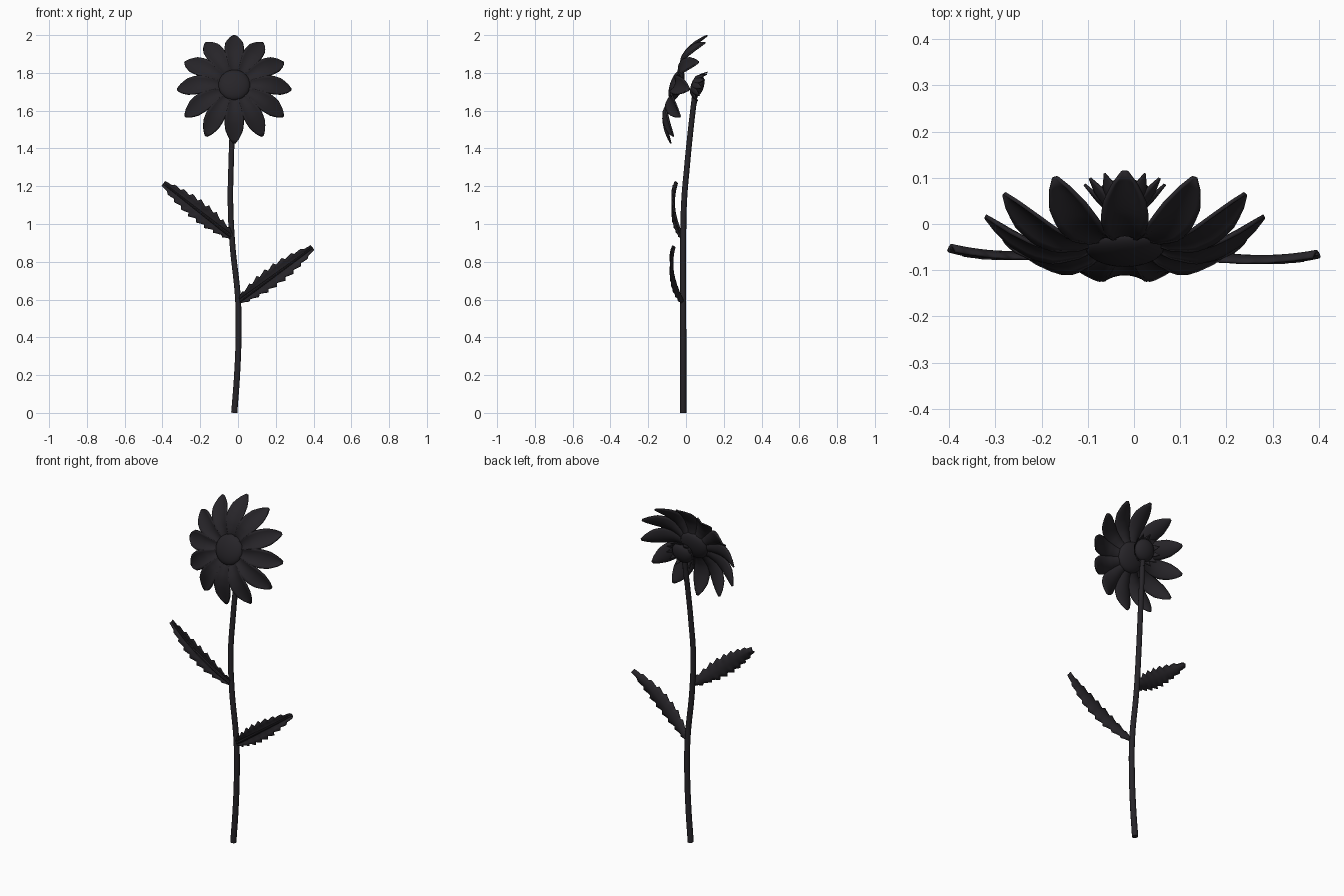
import bpy, math
from mathutils import Matrix, Vector

if "Cube" in bpy.data.objects:
    bpy.data.objects.remove(bpy.data.objects["Cube"])

mat = bpy.data.materials.new("dark_iron")
mat.diffuse_color = (0.02, 0.018, 0.022, 1)
mat.use_nodes = True
mat.node_tree.nodes["Principled BSDF"].inputs["Base Color"].default_value = mat.diffuse_color


def finish(ob, angle=40):
    ob.data.materials.append(mat)
    bpy.ops.object.select_all(action='DESELECT')
    ob.select_set(True)
    bpy.context.view_layer.objects.active = ob
    bpy.ops.object.shade_smooth_by_angle(angle=math.radians(angle))


def lerp(profile, t):
    """Piecewise linear lookup in (position, value, ...) rows."""
    for a, b in zip(profile, profile[1:]):
        if t <= b[0]:
            f = (t - a[0]) / (b[0] - a[0])
            return [p + (q - p) * f for p, q in zip(a, b)][1:]
    return list(profile[-1][1:])


def sheet(name, rows, thickness, matrix=Matrix()):
    """Grid surface from rows of points, thickened with solidify."""
    n = len(rows[0])
    verts = [p for r in rows for p in r]
    faces = [(i * n + j, i * n + j + 1, (i + 1) * n + j + 1, (i + 1) * n + j)
             for i in range(len(rows) - 1) for j in range(n - 1)]
    me = bpy.data.meshes.new(name)
    me.from_pydata(verts, [], faces)
    ob = bpy.data.objects.new(name, me)
    bpy.context.collection.objects.link(ob)
    ob.matrix_world = matrix
    m = ob.modifiers.new("thick", 'SOLIDIFY')
    m.thickness = thickness
    m.offset = 0
    finish(ob)
    return ob


def radial(name, count, centre, profile, cup, thickness, cols=9):
    """Ring of blades; profile rows are (radius, half width, height)."""
    r0, r1 = profile[0][0], profile[-1][0]
    for k in range(count):
        rows = []
        for i in range(15):
            r = r0 + (r1 - r0) * i / 14
            w, h = lerp(profile, r)
            us = [-1 + 2 * j / (cols - 1) for j in range(cols)]
            # cupped edges with a small central rib
            rows.append([(u * w, r, h + cup * (u * u - 0.3) * min(1, w / profile[2][1]))
                         for u in us])
        spin = Matrix.Rotation(2 * math.pi * k / count, 4, 'Z')
        sheet(f"{name}_{k + 1}", rows, thickness, Matrix.Translation(centre) @ TILT @ spin)


def dome(name, centre, scale):
    bpy.ops.mesh.primitive_uv_sphere_add(segments=32, ring_count=16)
    ob = bpy.context.object
    ob.name = name
    ob.matrix_world = Matrix.Translation(centre) @ TILT @ Matrix.Diagonal((*scale, 1))
    finish(ob)


# flower head faces forward and slightly up
TILT = Matrix.Rotation(math.radians(71.3), 4, 'X')
HEAD = Vector((-0.02, -0.05, 1.735))
CALYX = Vector((-0.02, 0.06, 1.73))

petal = [(0.045, 0.018, -0.012), (0.10, 0.03, 0.008), (0.15, 0.044, 0.012), (0.20, 0.051, -0.002),
         (0.245, 0.046, -0.028), (0.28, 0.028, -0.053), (0.302, 0.006, -0.07)]
radial("petal", 12, HEAD, petal, 0.016, 0.008)
dome("flower_disc", HEAD, (0.085, 0.085, 0.035))

# calyx behind the head
dome("calyx", CALYX, (0.062, 0.062, 0.034))
sepal = [(0.025, 0.012, 0.028), (0.045, 0.017, 0.022), (0.065, 0.015, 0.0), (0.087, 0.001, -0.027)]
radial("sepal", 12, CALYX, sepal, -0.004, 0.006, 5)

# stem
cu = bpy.data.curves.new("stem", 'CURVE')
cu.dimensions = '3D'
cu.bevel_depth = 0.017
cu.bevel_resolution = 3
cu.use_fill_caps = True
path = [(-0.02, -0.015, 0), (-0.005, -0.015, 0.2), (0.003, -0.015, 0.42), (0, -0.015, 0.6),
        (-0.03, -0.015, 0.9), (-0.04, -0.01, 1.12), (-0.037, 0.005, 1.3),
        (-0.03, 0.025, 1.5), (-0.02, 0.05, 1.71)]
sp = cu.splines.new('BEZIER')
sp.bezier_points.add(len(path) - 1)
for i, (bp, p) in enumerate(zip(sp.bezier_points, path)):
    bp.co = p
    bp.handle_left_type = bp.handle_right_type = 'AUTO'
    bp.radius = 1 - 0.15 * i / 8
tmp = bpy.data.objects.new("stem_curve", cu)
bpy.context.collection.objects.link(tmp)
me = bpy.data.meshes.new_from_object(tmp.evaluated_get(bpy.context.evaluated_depsgraph_get()))
bpy.data.objects.remove(tmp)
stem = bpy.data.objects.new("stem", me)
bpy.context.collection.objects.link(stem)
finish(stem)

# serrated leaves with a midrib
WIDTH = [(0, 0.012), (0.1, 0.03), (0.35, 0.05), (0.6, 0.05), (0.85, 0.032), (1, 0.012)]


def leaf(name, base, tip, bow, teeth=9):
    base, tip = Vector(base), Vector(tip)
    axis = tip - base
    side = Vector((-axis.z, 0, axis.x)).normalized()

    def spine(t):
        return base + axis * t + Vector((0, -bow * 4 * t * (1 - t), 0))

    rows = []
    for k in range(teeth):
        for f, s in ((0.0, 0.78), (0.4, 0.93), (0.8, 1.12)):
            t = (k + f) / (teeth - 0.2)
            w = lerp(WIDTH, t)[0] * s
            rows.append([spine(t) + side * (u * w) + Vector((0, 0.006 - 0.014 * u * u, 0))
                         for u in (-1, -0.6, -0.2, 0, 0.2, 0.6, 1)])
    sheet(name, rows, 0.006)
    # tapering midrib
    ring = []
    for i in range(13):
        t = i / 12
        r = 0.009 - 0.005 * t
        ring.append([spine(t) + side * (r * math.cos(a)) + Vector((0, r * math.sin(a), 0))
                     for a in [j * math.pi / 4 for j in range(9)]])
    sheet(name + "_midrib", ring, 0.001)


leaf("left_leaf", (-0.03, -0.018, 0.93), (-0.395, -0.052, 1.215), 0.03)
leaf("right_leaf", (0.005, -0.018, 0.59), (0.395, -0.065, 0.875), 0.03)
